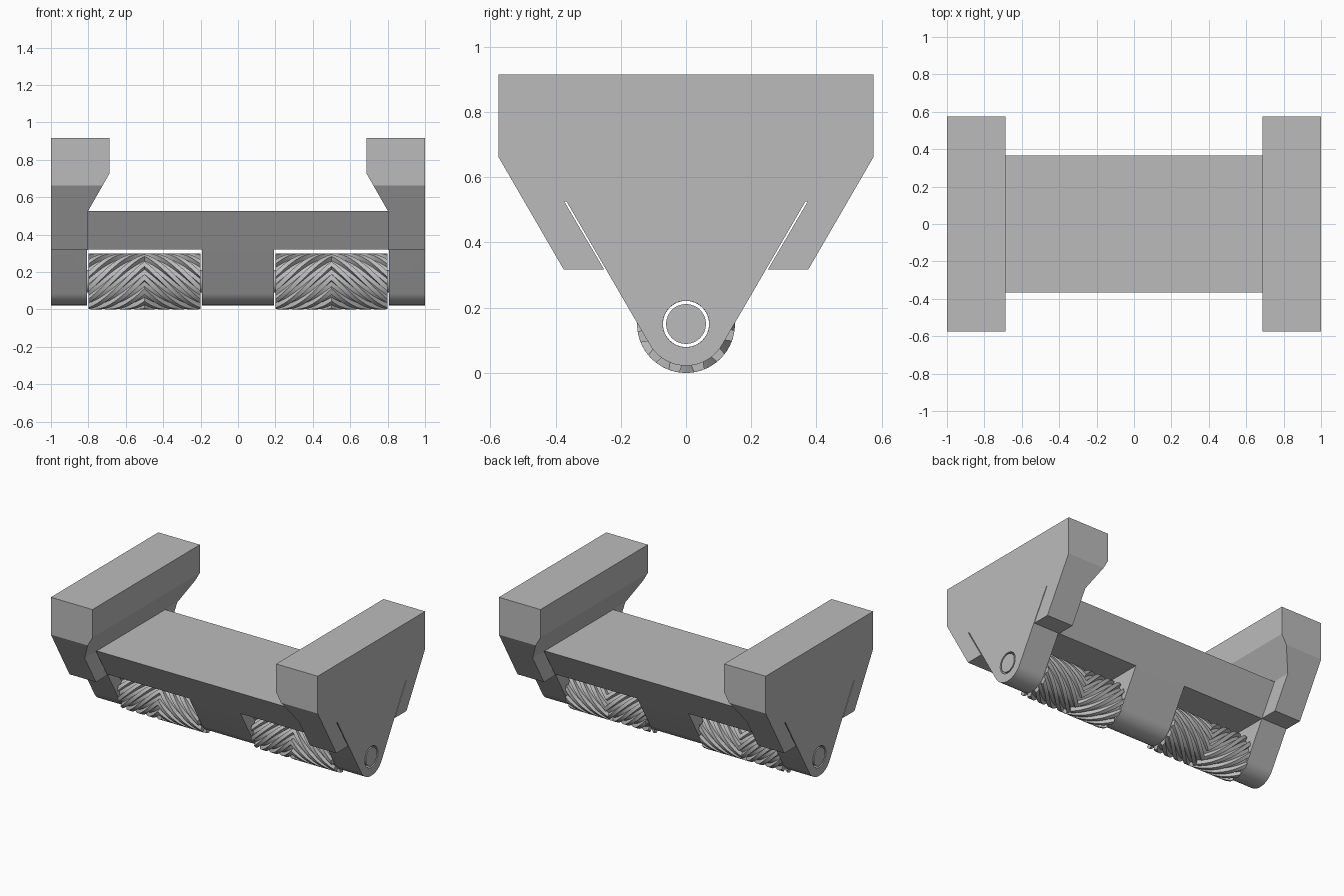
import bpy, bmesh
from math import sin, cos, radians, pi
from mathutils import Vector

if "Cube" in bpy.data.objects:
    bpy.data.objects.remove(bpy.data.objects["Cube"], do_unlink=True)

grey = bpy.data.materials.new("plain grey")
grey.use_nodes = True
grey.diffuse_color = (0.5, 0.5, 0.5, 1)
grey.node_tree.nodes["Principled BSDF"].inputs["Base Color"].default_value = (0.5, 0.5, 0.5, 1)

AXLE_Z = 0.15


def finish(name, bm):
    bmesh.ops.recalc_face_normals(bm, faces=bm.faces[:])
    mesh = bpy.data.meshes.new(name)
    bm.to_mesh(mesh)
    bm.free()
    mesh.materials.append(grey)
    ob = bpy.data.objects.new(name, mesh)
    bpy.context.collection.objects.link(ob)
    return ob


def prism(name, profile, start, end, axis="x"):
    """Extrude a profile of (y, z) along x, or of (x, z) along y."""
    bm = bmesh.new()
    place = (lambda a, z, t: (t, a, z)) if axis == "x" else (lambda a, z, t: (a, t, z))
    rings = [[bm.verts.new(place(a, z, t)) for a, z in profile] for t in (start, end)]
    for ring in rings:
        bm.faces.new(ring)
    n = len(profile)
    for i in range(n):
        j = (i + 1) % n
        bm.faces.new((rings[0][i], rings[0][j], rings[1][j], rings[1][i]))
    return finish(name, bm)


def combine(ob, tool, operation):
    mod = ob.modifiers.new("cut", "BOOLEAN")
    mod.object, mod.operation, mod.solver = tool, operation, "EXACT"
    bpy.context.view_layer.objects.active = ob
    bpy.ops.object.modifier_apply(modifier=mod.name)
    bpy.data.objects.remove(tool, do_unlink=True)


def smooth(ob):
    bpy.ops.object.select_all(action="DESELECT")
    ob.select_set(True)
    bpy.context.view_layer.objects.active = ob
    bpy.ops.object.shade_smooth_by_angle(angle=radians(30))


def circle(radius, n=64):
    return [(radius * cos(2 * pi * i / n), AXLE_Z + radius * sin(2 * pi * i / n)) for i in range(n)]


# Wedge-shaped body with a rounded lower edge
nose = 0.128
arc = [radians(-30 - 120 * i / 24) for i in range(25)]
body_profile = [(-0.366, 0.525), (0.366, 0.525)]
body_profile += [(nose * cos(a), AXLE_Z + nose * sin(a)) for a in arc]
body = prism("body", body_profile, -1, 1)

# Roller bays and axle bore
for side in (-1, 1):
    bay = [(side * 0.192, -0.1), (side * 0.806, -0.1), (side * 0.806, 0.32), (side * 0.192, 0.32)]
    combine(body, prism("bay_cutter", bay, -1, 1, "y"), "DIFFERENCE")
combine(body, prism("bore_cutter", circle(0.071), -1.2, 1.2), "DIFFERENCE")
smooth(body)

# Axle
smooth(prism("axle", circle(0.061), -1, 1))

# End jaws: side outline with a dovetail notch, trimmed to the overhanging front outline
half = [(0.373, 0.525), (0.251, 0.317), (0.375, 0.317), (0.575, 0.662), (0.575, 0.915)]
jaw_side = half + [(-y, z) for y, z in reversed(half)]
jaw_front = [(1, 0.2), (1, 1), (0.688, 1), (0.688, 0.725), (0.802, 0.525), (0.802, 0.2)]
for side, name in ((-1, "right_jaw"), (1, "left_jaw")):
    jaw = prism(name, jaw_side, side * 0.6, side * 1.1)
    trim = prism("jaw_trim", [(side * x, z) for x, z in jaw_front], -1, 1, "y")
    combine(jaw, trim, "INTERSECT")


# Herringbone rollers with a hollow bore
def roller(name, centre, teeth=12, steps=48, length=0.6, twist=2.0):
    bm = bmesh.new()
    pitch = 2 * pi / teeth
    tooth = ((0, 0.126), (0.08, 0.15), (0.27, 0.15), (0.5, 0.15), (0.58, 0.126), (0.79, 0.126))
    outer, inner = [], []
    for s in range(steps + 1):
        t = s / steps - 0.5
        turn = -abs(t) * 2 * twist
        ring, bore = [], []
        for k in range(teeth):
            for frac, r in tooth:
                a = (k + frac) * pitch + turn
                way = Vector((0, -cos(a), sin(a)))
                middle = Vector((centre + t * length, 0, AXLE_Z))
                ring.append(bm.verts.new(middle + way * r))
                bore.append(bm.verts.new(middle + way * 0.071))
        outer.append(ring)
        inner.append(bore)
    n = len(outer[0])

    def skin(a, b):
        for i in range(n):
            j = (i + 1) % n
            bm.faces.new((a[i], a[j], b[j], b[i]))

    for s in range(steps):
        skin(outer[s], outer[s + 1])
        skin(inner[s], inner[s + 1])
    skin(outer[0], inner[0])
    skin(outer[-1], inner[-1])
    smooth(finish(name, bm))


roller("right_roller", -0.5)
roller("left_roller", 0.5)
